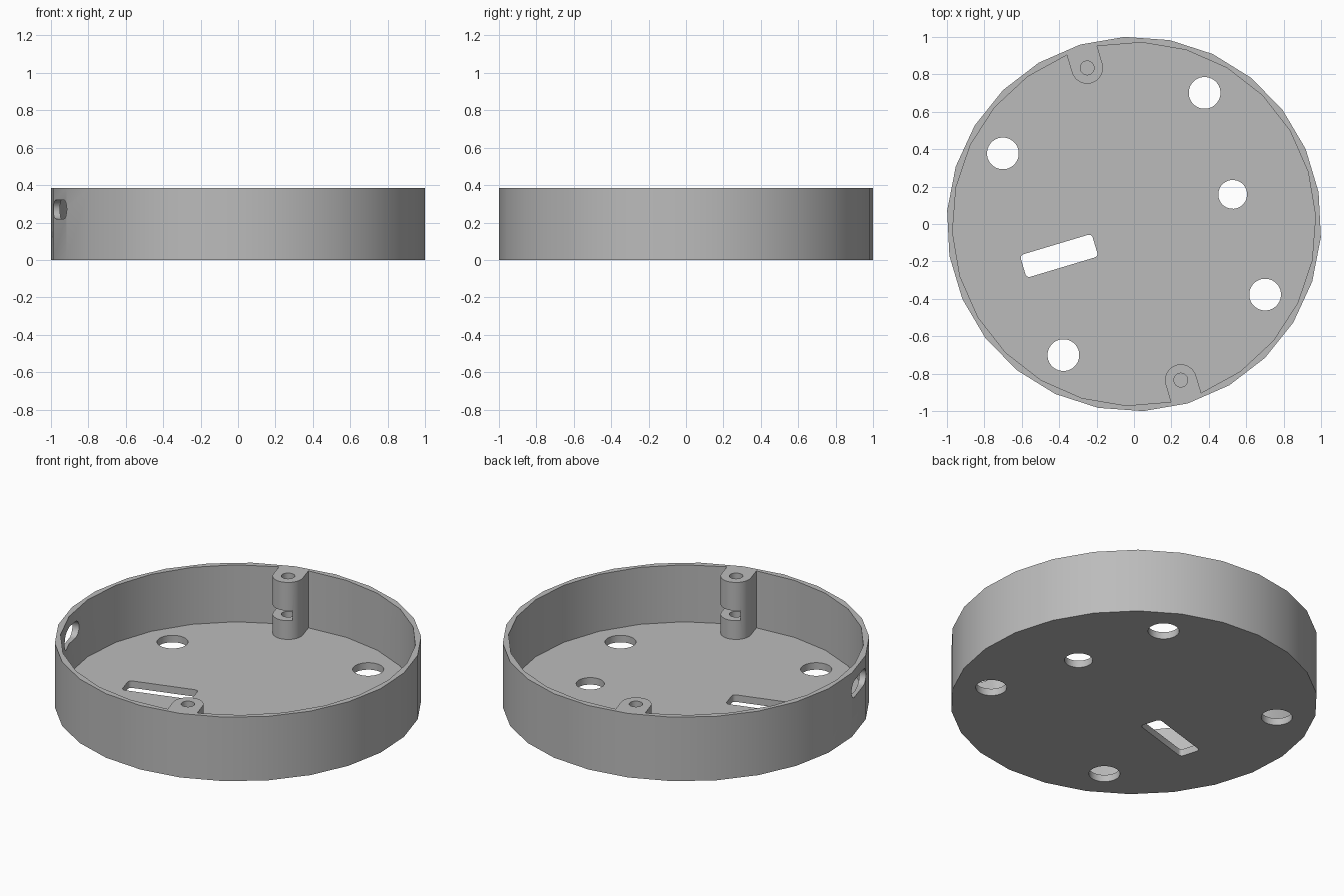
import bpy
import bmesh
from math import cos, sin, pi, radians
from mathutils import Matrix

if "Cube" in bpy.data.objects:
    bpy.data.objects.remove(bpy.data.objects["Cube"], do_unlink=True)

HEIGHT, FLOOR = 0.385, 0.042
OUTER, INNER = 1.0, 0.97
POST_Y, POST_R = 0.87, 0.0845
TURN = Matrix.Rotation(radians(16.7), 4, "Z")


def arc(cx, cy, r, start, end, steps):
    """Points on an arc, angles in degrees."""
    angles = [radians(start + (end - start) * i / steps) for i in range(steps + 1)]
    return [(cx + r * cos(a), cy + r * sin(a)) for a in angles]


def circle(cx, cy, r, sides=32, offset=0):
    return arc(cx, cy, r, offset, offset + 360, sides)[:-1]


def rounded_rect(cx, cy, half_w, half_h, r, steps=4):
    points = []
    for i, (sx, sy) in enumerate(((1, 1), (-1, 1), (-1, -1), (1, -1))):
        points += arc(cx + sx * (half_w - r), cy + sy * (half_h - r), r,
                      90 * i, 90 * i + 90, steps)
    return points


def prism(name, points, low, high, place=Matrix()):
    """Extrude a closed profile from low to high along its own z."""
    bm = bmesh.new()
    face = bm.faces.new([bm.verts.new((x, y, low)) for x, y in points])
    new = bmesh.ops.extrude_face_region(bm, geom=[face])["geom"]
    top = [v for v in new if isinstance(v, bmesh.types.BMVert)]
    bmesh.ops.translate(bm, verts=top, vec=(0, 0, high - low))
    bmesh.ops.remove_doubles(bm, verts=bm.verts, dist=0.0005)
    bmesh.ops.recalc_face_normals(bm, faces=bm.faces)
    bm.transform(TURN @ place)
    mesh = bpy.data.meshes.new(name)
    bm.to_mesh(mesh)
    bm.free()
    obj = bpy.data.objects.new(name, mesh)
    bpy.context.collection.objects.link(obj)
    return obj


# Solid drum
tray = prism("round_tray", circle(0, 0, OUTER, 26, 180 / 26), 0, HEIGHT)
cutters = []

# Cavity, whose outline leaves the two screw posts standing
outline = []
for side in (1, -1):
    half = arc(0, 0, INNER, -85, 85, 12) + arc(0, POST_Y, POST_R, 0, -180, 16)
    outline += [(side * x, side * y) for x, y in half]
cutters.append(prism("cavity", outline, FLOOR, HEIGHT + 0.1))

# Floor holes and the rectangular floor slot
for i in range(4):
    a = radians(45 + 90 * i)
    cutters.append(prism("floor_hole", circle(0.795 * cos(a), 0.795 * sin(a), 0.085),
                         -0.1, 0.1))
cutters.append(prism("small_floor_hole", circle(0.55, 0, 0.077), -0.1, 0.1))
cutters.append(prism("floor_slot", rounded_rect(-0.432, -0.048, 0.2, 0.063, 0.02),
                     -0.1, 0.1))

# Long opening through the side wall
sideways = Matrix(((0, 0, 1, 0), (1, 0, 0, 0), (0, 1, 0, 0), (0, 0, 0, 1)))
cutters.append(prism("side_opening", rounded_rect(0, 0.27, 0.125, 0.05, 0.0499, 8),
                     -1.1, -0.9, sideways))

# Screw hole and nut pocket in each post
for turn in (0, pi):
    spin = Matrix.Rotation(turn, 4, "Z")
    cutters.append(prism("screw_hole", circle(0, POST_Y, 0.037, 24), 0.07,
                         HEIGHT + 0.1, spin))
    pocket = [(-0.12, 0.75), (0.035, 0.75), (0.065, POST_Y), (0.035, 0.925), (-0.12, 0.925)]
    cutters.append(prism("nut_pocket", pocket, 0.155, 0.215, spin))

# Cut everything, then keep only the finished mesh
for cutter in cutters:
    cutter.hide_render = True
    mod = tray.modifiers.new(cutter.name, "BOOLEAN")
    mod.operation, mod.solver, mod.object = "DIFFERENCE", "EXACT", cutter
graph = bpy.context.evaluated_depsgraph_get()
finished = bpy.data.meshes.new_from_object(tray.evaluated_get(graph))
tray.modifiers.clear()
tray.data = finished
for cutter in cutters:
    bpy.data.objects.remove(cutter, do_unlink=True)

# Grey plastic
grey = bpy.data.materials.new("grey_plastic")
grey.use_nodes = True
colour = (0.5, 0.5, 0.5, 1)
grey.diffuse_color = colour
grey.node_tree.nodes["Principled BSDF"].inputs["Base Color"].default_value = colour
tray.data.materials.clear()
tray.data.materials.append(grey)

bpy.ops.object.select_all(action="DESELECT")
tray.select_set(True)
bpy.context.view_layer.objects.active = tray
bpy.ops.object.shade_smooth_by_angle(angle=radians(30))
